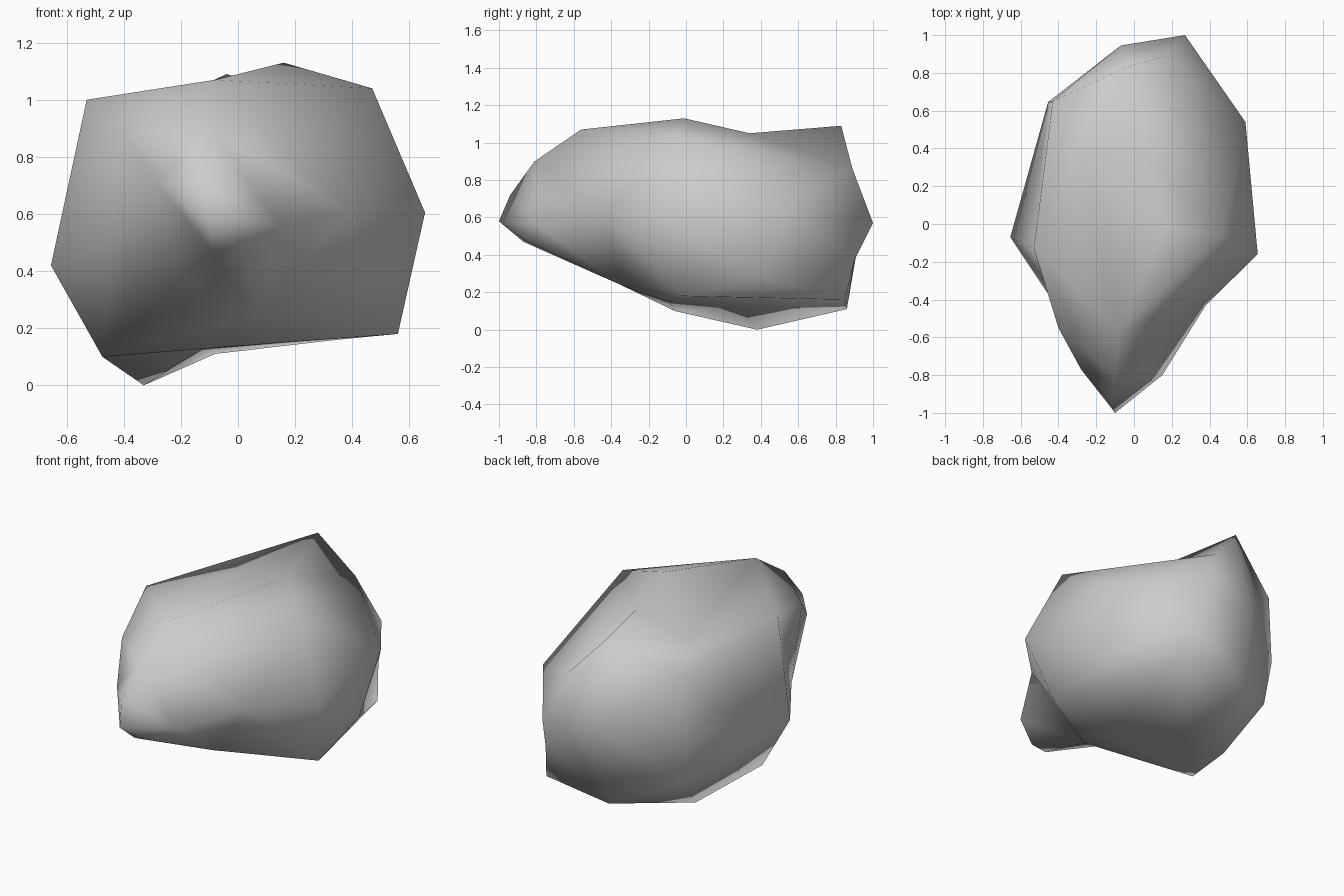
import bpy, bmesh
from mathutils import Vector

cube = bpy.data.objects.get("Cube")
if cube:
    bpy.data.objects.remove(cube, do_unlink=True)

# Stone colour
grey = bpy.data.materials.new("stone grey")
grey.use_nodes = True
colour = (0.6, 0.6, 0.6, 1)
grey.diffuse_color = colour
grey.node_tree.nodes["Principled BSDF"].inputs["Base Color"].default_value = colour

# Corners of the boulder, grouped by region
nose = [(-0.10, -1.0, 0.58), (-0.13, -0.94, 0.72), (-0.10, -0.81, 0.90),
        (0.02, -0.86, 0.48), (-0.09, -0.87, 0.47), (0.15, -0.80, 0.56)]
crown = [(-0.08, -0.56, 1.07), (0.16, -0.01, 1.13), (0.47, -0.06, 1.04),
         (-0.53, -0.13, 1.0), (-0.27, 0.34, 0.97), (0.10, 0.34, 1.05),
         (-0.04, 0.83, 1.09)]
left_side = [(0.38, -0.43, 0.61), (0.655, -0.16, 0.605), (0.59, 0.54, 0.66),
             (0.54, 0.40, 0.28)]
right_side = [(-0.28, -0.77, 0.70), (-0.40, -0.55, 0.88), (-0.455, -0.37, 0.48),
              (-0.655, -0.07, 0.42), (-0.485, 0.39, 0.64)]
back = [(0.17, 0.89, 0.86), (0.27, 1.0, 0.57), (-0.07, 0.945, 0.60),
        (0.32, 0.90, 0.37), (-0.43, 0.65, 0.91), (-0.455, 0.645, 0.51),
        (-0.42, 0.62, 0.24)]
base = [(0.07, -0.35, 0.24), (-0.20, -0.47, 0.38), (0.56, -0.02, 0.18),
        (0.13, -0.09, 0.148), (-0.475, -0.06, 0.10), (-0.33, 0.38, 0.0),
        (-0.13, 0.28, 0.125), (-0.08, 0.86, 0.11), (0.35, 0.85, 0.16)]

# Skin the corners on a unit sphere, then push each back out: this keeps dents
centre = Vector((0, 0, 0.58))
squash = Vector((1 / 0.62, 1, 1 / 0.55))
bm = bmesh.new()
targets = {}
for corner in nose + crown + left_side + right_side + back + base:
    vert = bm.verts.new(((Vector(corner) - centre) * squash).normalized())
    targets[vert] = Vector(corner)
bmesh.ops.convex_hull(bm, input=list(bm.verts))
for vert, place in targets.items():
    vert.co = place
bmesh.ops.recalc_face_normals(bm, faces=bm.faces)
for face in bm.faces:
    face.smooth = True

mesh = bpy.data.meshes.new("boulder")
bm.to_mesh(mesh)
bm.free()
mesh.materials.append(grey)
boulder = bpy.data.objects.new("boulder", mesh)
bpy.context.collection.objects.link(boulder)
